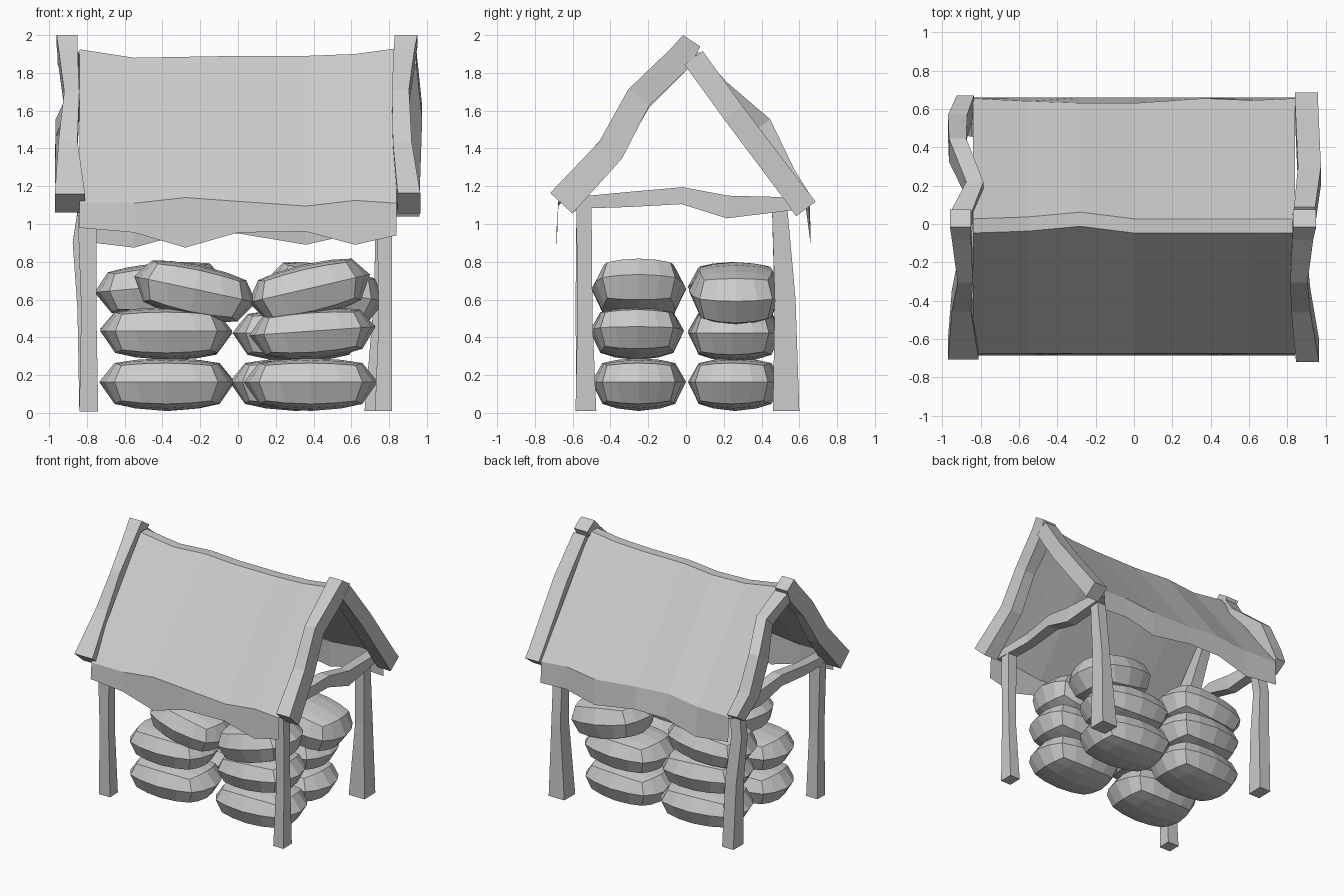
import bpy, bmesh
from math import radians
from mathutils import Vector, Euler

if "Cube" in bpy.data.objects:
    bpy.data.objects.remove(bpy.data.objects["Cube"], do_unlink=True)

grey = bpy.data.materials.new("plain grey")
grey.use_nodes = True
grey.diffuse_color = (0.6, 0.6, 0.6, 1)
grey.node_tree.nodes["Principled BSDF"].inputs["Base Color"].default_value = (0.6, 0.6, 0.6, 1)


def finish(name, bm, recalc=True):
    if recalc:
        bmesh.ops.recalc_face_normals(bm, faces=bm.faces)
    mesh = bpy.data.meshes.new(name)
    bm.to_mesh(mesh)
    bm.free()
    mesh.materials.append(grey)
    obj = bpy.data.objects.new(name, mesh)
    bpy.context.collection.objects.link(obj)
    return obj


def beam(name, path):
    """Rough timber: path of (x, y, z, half width in x, half depth)."""
    bm = bmesh.new()
    pts = [Vector(p[:3]) for p in path]
    rings = []
    for i, (p, row) in enumerate(zip(pts, path)):
        along = pts[min(i + 1, len(pts) - 1)] - pts[max(i - 1, 0)]
        along.x = 0
        across = along.normalized().cross(Vector((1, 0, 0))) * row[4]
        side = Vector((row[3], 0, 0))
        rings.append([bm.verts.new(p + side * a + across * b)
                      for a, b in ((-1, -1), (1, -1), (1, 1), (-1, 1))])
    for r, s in zip(rings, rings[1:]):
        for k in range(4):
            bm.faces.new((r[k], r[k - 1], s[k - 1], s[k]))
    bm.faces.new(rings[0])
    bm.faces.new(rings[-1])
    return finish(name, bm)


# Corner posts
beam("front_left_post", [(0.77, -0.53, 0.01, 0.045, 0.055), (0.78, -0.535, 0.5, 0.035, 0.04),
                         (0.775, -0.54, 1.09, 0.04, 0.04)])
beam("back_left_post", [(0.74, 0.53, 0.01, 0.07, 0.07), (0.76, 0.525, 0.6, 0.04, 0.055),
                        (0.77, 0.495, 1.1, 0.04, 0.04)])
beam("front_right_post", [(-0.79, -0.53, 0.01, 0.05, 0.05), (-0.79, -0.545, 0.55, 0.04, 0.04),
                          (-0.8, -0.54, 1.09, 0.05, 0.04)])
beam("back_right_post", [(-0.79, 0.53, 0.01, 0.05, 0.065), (-0.8, 0.52, 0.55, 0.05, 0.05),
                         (-0.83, 0.5, 0.9, 0.045, 0.04), (-0.8, 0.49, 1.1, 0.045, 0.035)])

# Tie beams under the gables
for name, x in (("left_tie_beam", 0.78), ("right_tie_beam", -0.8)):
    beam(name, [(x, -0.62, 1.11, 0.045, 0.03), (x - 0.02, -0.3, 1.13, 0.04, 0.04),
                (x, -0.02, 1.15, 0.045, 0.045), (x + 0.02, 0.22, 1.09, 0.04, 0.06),
                (x, 0.62, 1.11, 0.045, 0.03)])

# Gable rafters
beam("front_left_rafter", [(0.905, -0.66, 1.11, 0.06, 0.08), (0.87, -0.4, 1.39, 0.05, 0.075),
                           (0.86, -0.25, 1.67, 0.045, 0.07), (0.88, -0.03, 1.88, 0.055, 0.07),
                           (0.89, 0.03, 1.97, 0.06, 0.055)])
beam("back_left_rafter", [(0.9, 0.635, 1.08, 0.06, 0.065), (0.9, 0.59, 1.14, 0.06, 0.062),
                          (0.915, 0.25, 1.59, 0.06, 0.06), (0.89, 0.04, 1.88, 0.055, 0.06)])
beam("front_right_rafter", [(-0.89, -0.65, 1.11, 0.08, 0.075), (-0.9, -0.4, 1.4, 0.05, 0.07),
                            (-0.88, -0.25, 1.66, 0.04, 0.07), (-0.9, -0.03, 1.88, 0.05, 0.07),
                            (-0.905, 0.03, 1.97, 0.055, 0.055)])
beam("back_right_rafter", [(-0.88, 0.62, 1.1, 0.045, 0.06), (-0.92, 0.51, 1.26, 0.05, 0.07),
                           (-0.92, 0.385, 1.51, 0.045, 0.075), (-0.83, 0.18, 1.71, 0.045, 0.055),
                           (-0.9, 0.03, 1.88, 0.055, 0.05)])

# Cloth roof: x, ridge y, ridge z, eave z, front hem z, back hem z, back eave y
stations = [(-0.84, -0.01, 1.925, 1.11, 0.98, 0.91, 0.655),
            (-0.55, 0.0, 1.88, 1.11, 0.955, 0.875, 0.64),
            (-0.28, 0.025, 1.885, 1.14, 0.875, 0.95, 0.63),
            (0.0, -0.01, 1.89, 1.12, 0.955, 0.95, 0.63),
            (0.36, -0.01, 1.89, 1.095, 0.96, 0.89, 0.655),
            (0.62, -0.01, 1.9, 1.125, 0.89, 0.95, 0.645),
            (0.84, -0.01, 1.93, 1.11, 0.94, 0.94, 0.655)]
bm = bmesh.new()
rows = []
for x, ry, rz, ez, front, back, ey in stations:
    profile = [(-0.685, front), (-0.675, ez), (ry - 0.037, rz), (ry + 0.037, rz),
               (ey, ez), (0.66, back)]
    rows.append([bm.verts.new((x, y, z)) for y, z in profile])
for r, s in zip(rows, rows[1:]):
    for k in range(5):
        bm.faces.new((r[k], s[k], s[k + 1], r[k + 1]))
finish("cloth_roof", bm, recalc=False)


def sack(name, centre, size, tilt=0, yaw=0):
    """Chunky grain sack: a rounded box with a ridge around its middle."""
    bm = bmesh.new()
    bmesh.ops.create_cube(bm, size=2)
    level = [e for e in bm.edges if abs(e.verts[0].co.z - e.verts[1].co.z) < 0.1]
    bmesh.ops.subdivide_edges(bm, edges=level, cuts=3, use_grid_fill=True)
    bmesh.ops.bisect_plane(bm, geom=bm.verts[:] + bm.edges[:] + bm.faces[:],
                           plane_co=(0, 0, 0), plane_no=(0, 0, 1))
    turn = Euler((0, radians(tilt), radians(yaw))).to_matrix()
    for v in bm.verts:
        d = v.co.normalized().lerp(v.co, 0.22)
        d.z += 0.1 * (1 - d.z ** 2)
        v.co = turn @ Vector([d[i] * size[i] / 2 for i in range(3)]) + Vector(centre)
    return finish(name, bm)


# Four stacks of three sacks
low, mid, top = (0.71, 0.5, 0.28), (0.7, 0.5, 0.28), (0.66, 0.5, 0.29)
sack("front_right_low_sack", (-0.38, -0.25, 0.15), low)
sack("front_left_low_sack", (0.385, -0.25, 0.15), low)
sack("back_right_low_sack", (-0.37, 0.26, 0.15), low, 0, 4)
sack("back_left_low_sack", (0.31, 0.26, 0.15), low, 0, -4)
sack("front_right_mid_sack", (-0.38, -0.26, 0.42), mid)
sack("front_left_mid_sack", (0.395, -0.26, 0.42), (0.67, 0.5, 0.27), -4)
sack("back_right_mid_sack", (-0.38, 0.26, 0.42), mid, 2, 3)
sack("back_left_mid_sack", (0.32, 0.26, 0.41), mid, 0, -3)
sack("front_right_top_sack", (-0.23, -0.25, 0.64), top, 12)
sack("front_left_top_sack", (0.38, -0.25, 0.645), top, -13)
sack("back_right_top_sack", (-0.41, 0.25, 0.655), (0.7, 0.48, 0.28), -5)
sack("back_left_top_sack", (0.46, 0.265, 0.63), (0.64, 0.5, 0.31), 10)
